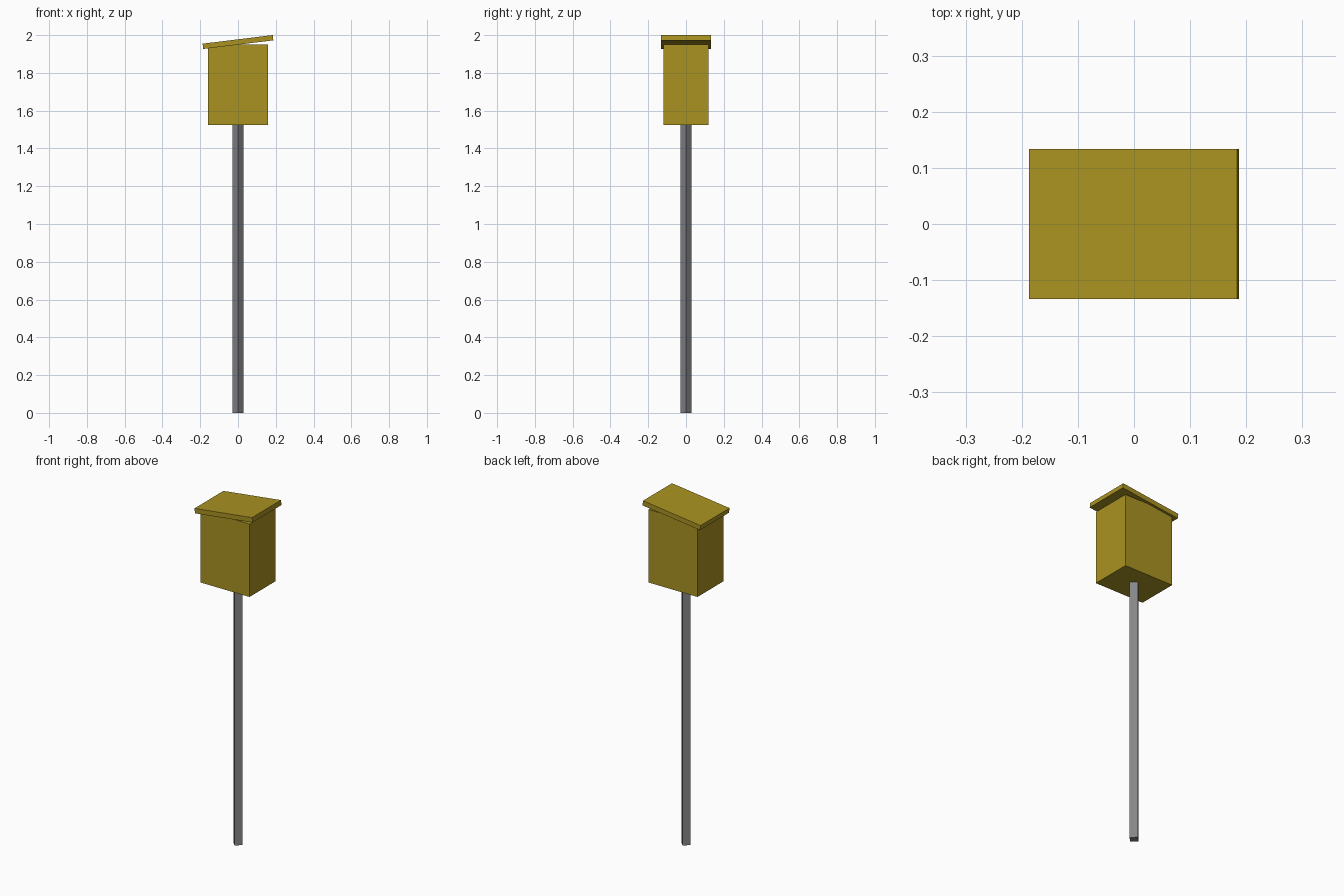
import bpy
from math import radians

# Remove the default cube
cube = bpy.data.objects.get("Cube")
if cube:
    bpy.data.objects.remove(cube, do_unlink=True)


def make_material(name, rgb):
    mat = bpy.data.materials.new(name)
    mat.use_nodes = True
    color = (*rgb, 1.0)
    mat.diffuse_color = color
    mat.node_tree.nodes["Principled BSDF"].inputs["Base Color"].default_value = color
    return mat


def box(name, size, center_z, mat, rotation=(0, 0, 0)):
    bpy.ops.mesh.primitive_cube_add(size=1, location=(0, 0, center_z))
    obj = bpy.context.object
    obj.name = name
    obj.scale = size
    bpy.ops.object.transform_apply(location=False, rotation=False, scale=True)
    obj.rotation_euler = rotation
    obj.data.materials.append(mat)
    return obj


ochre = make_material("ochre paint", (0.40, 0.29, 0.016))
grey = make_material("grey metal", (0.24, 0.24, 0.255))

house_bottom, house_top = 1.525, 1.95

# Square post, turned so its edges face the sides of the house
box("post", (0.043, 0.043, house_bottom), house_bottom / 2, grey,
    (0, 0, radians(45)))

# House body
box("house_body", (0.315, 0.238, house_top - house_bottom),
    (house_bottom + house_top) / 2, ochre)

# Overhanging roof board, rising towards the left
box("roof", (0.374, 0.267, 0.028), 1.9635, ochre, (0, radians(-7), 0))
